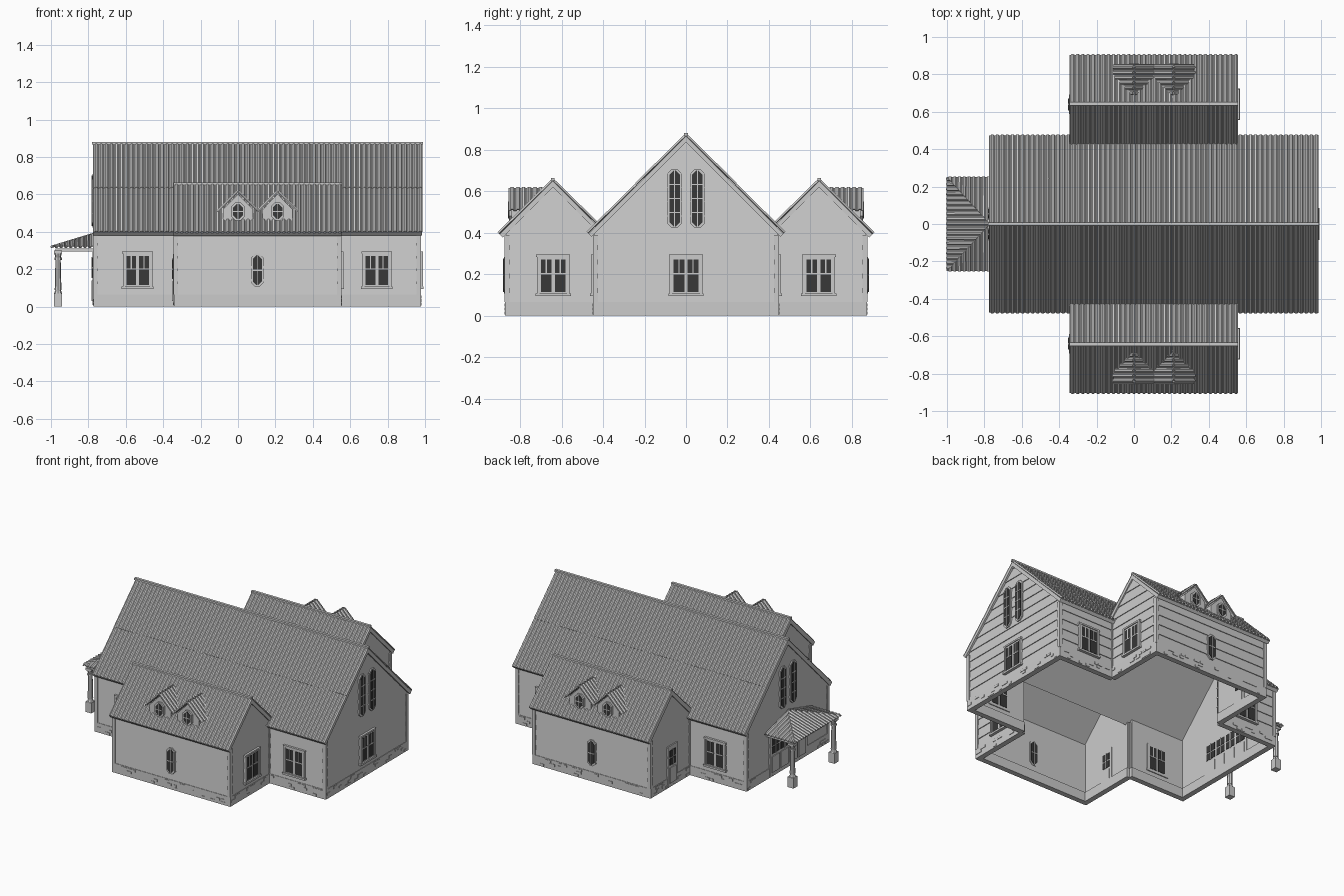
import bpy, bmesh, math, random
from mathutils import Matrix, Vector as V

cube = bpy.data.objects.get("Cube")
if cube:
    bpy.data.objects.remove(cube)
random.seed(4)


def material(name, value):
    m = bpy.data.materials.new(name)
    m.use_nodes = True
    colour = (value, value, value, 1)
    m.diffuse_color = colour
    m.node_tree.nodes["Principled BSDF"].inputs["Base Color"].default_value = colour
    return m


MATS = [material("pale grey", 0.6), material("dark glass", 0.04)]


def finish(name, bm, matrix=None):
    bmesh.ops.recalc_face_normals(bm, faces=bm.faces)
    mesh = bpy.data.meshes.new(name)
    bm.to_mesh(mesh)
    bm.free()
    for m in MATS:
        mesh.materials.append(m)
    ob = bpy.data.objects.new(name, mesh)
    bpy.context.collection.objects.link(ob)
    if matrix:
        ob.matrix_world = matrix
    return ob


def place(x, y, angle):
    """Wall frame: local x runs along the wall, local -y points outwards."""
    return Matrix.Translation((x, y, 0)) @ Matrix.Rotation(math.radians(angle), 4, "Z")


def loft(bm, a, b, mat=0):
    a, b = [[bm.verts.new(p) for p in ring] for ring in (a, b)]
    n = len(a)
    faces = [bm.faces.new(a), bm.faces.new(b[::-1])]
    faces += [bm.faces.new((a[i], b[i], b[(i + 1) % n], a[(i + 1) % n])) for i in range(n)]
    for f in faces:
        f.material_index = mat


def prism(bm, pts, y0, y1, mat=0):
    loft(bm, [(x, y0, z) for x, z in pts], [(x, y1, z) for x, z in pts], mat)


def box(bm, x0, x1, z0, z1, y0, y1, mat=0):
    prism(bm, [(x0, z0), (x1, z0), (x1, z1), (x0, z1)], y0, y1, mat)


# Walls: tapered boards over a stone footing
def wall(name, m, lo, hi, top, eave=0.41):
    bm = bmesh.new()
    base = 0.065
    levels = [base + 0.069 * i for i in range(5)] + [eave]
    while top - levels[-1] > 0.01:
        levels.append(min(top, levels[-1] + 0.069))
    for z0, z1 in zip(levels, levels[1:]):
        loft(bm, [(lo(z0), -0.005, z0), (hi(z0), -0.005, z0), (hi(z1), 0, z1), (lo(z1), 0, z1)],
             [(lo(z0), 0.02, z0), (hi(z0), 0.02, z0), (hi(z1), 0.02, z1), (lo(z1), 0.02, z1)])
    a, b = lo(0), hi(0)
    box(bm, a - 0.006, b + 0.006, 0, base, -0.008, 0.028)
    for x in (a, b):
        box(bm, x - 0.009, x + 0.009, base, 0.39, -0.008, 0.015)
    for _ in range(int((b - a) * 26)):
        x, z = random.uniform(a, b - 0.04), random.choice((0.006, 0.025, 0.044))
        box(bm, x, x + random.uniform(0.02, 0.04), z, z + 0.015, -0.011, 0)
    finish(name, bm, m)


# Paired casement window with sill and glazing bars
def casement(name, m):
    bm = bmesh.new()
    box(bm, -0.076, 0.076, 0.105, 0.29, -0.012, 0.024)
    box(bm, -0.085, 0.085, 0.095, 0.108, -0.022, 0.026)
    box(bm, -0.082, 0.082, 0.283, 0.294, -0.018, 0.02)
    for s in (-1, 1):
        box(bm, s * 0.034 - 0.026, s * 0.034 + 0.026, 0.115, 0.272, -0.014, 0.026, 1)
        box(bm, s * 0.034 - 0.003, s * 0.034 + 0.003, 0.2, 0.272, -0.016, 0.028)
        box(bm, s * 0.034 - 0.026, s * 0.034 + 0.026, 0.198, 0.205, -0.016, 0.028)
        box(bm, s * 0.073 - 0.006, s * 0.073 + 0.006, 0.108, 0.285, -0.018, 0.024)
    finish(name, bm, m)


# Narrow window with clipped corners
def clipped(w, z0, z1, c):
    return [(-w + c, z0), (w - c, z0), (w, z0 + c), (w, z1 - c),
            (w - c, z1), (c - w, z1), (-w, z1 - c), (-w, z0 + c)]


def slit(name, m, z0, z1, w, bars):
    bm = bmesh.new()
    prism(bm, clipped(w + 0.008, z0 - 0.008, z1 + 0.008, w * 0.8), -0.012, 0.024)
    prism(bm, clipped(w, z0, z1, w * 0.8), -0.015, 0.026, 1)
    box(bm, -0.002, 0.002, z0, z1, -0.017, 0.028)
    for i in range(1, bars + 1):
        z = z0 + (z1 - z0) * i / (bars + 1)
        box(bm, -w, w, z - 0.003, z + 0.003, -0.017, 0.028)
    finish(name, bm, m)


# Panelled doors, glazed at the top
def door(name, m, half, bays, top):
    bm = bmesh.new()
    box(bm, -half - 0.012, half + 0.012, 0.01, top + 0.012, -0.012, 0.024)
    step = 2 * half / bays
    for i in range(bays):
        x0, x1 = -half + i * step + 0.008, -half + (i + 1) * step - 0.008
        box(bm, x0, x1, 0.03, top * 0.5, -0.017, 0.028)
        for j in range(2):
            z = top * (0.56 + 0.2 * j)
            box(bm, x0, x1, z, z + top * 0.17, -0.015, 0.026, 1)
        box(bm, (x0 + x1) / 2 - 0.003, (x0 + x1) / 2 + 0.003, top * 0.55, top * 0.95, -0.018, 0.028)
    finish(name, bm, m)


# Corrugated sheet spanned by u (along the ridge) and v (down the slope)
def sheet(name, o, u, v, rows=1, clips=(), slab=0.0):
    o, u, v = V(o), V(u), V(v)
    n = u.cross(v).normalized()
    n = -n if n.z < 0 else n
    bm = bmesh.new()
    count = max(2, round(u.length / 0.027)) * 4
    for r in range(rows):
        lines = []
        for t, lift in ((r / rows, 0), ((r + 1) / rows, 0.003)):
            lines.append([bm.verts.new(o + u * (i / count) + v * t + n * (lift + (0, 0, 0.008, 0.008)[i % 4]))
                          for i in range(count + 1)])
        a, b = lines
        for i in range(count):
            bm.faces.new((a[i], a[i + 1], b[i + 1], b[i]))
    for co, no in clips:
        bmesh.ops.bisect_plane(bm, geom=bm.verts[:] + bm.edges[:] + bm.faces[:],
                               plane_co=co, plane_no=no, clear_outer=True)
    mod = finish(name, bm).modifiers.new("thickness", "SOLIDIFY")
    mod.thickness, mod.offset = 0.005, 0
    if slab:
        bm = bmesh.new()
        quad = [o, o + u, o + u + v, o + v]
        loft(bm, quad, [p - n * slab for p in quad])
        finish(name + "_deck", bm)


def ridge_cap(name, x0, x1, y, z):
    bm = bmesh.new()
    prism(bm, [(x0, z), (x1, z), (x1, z + 0.014), (x0, z + 0.014)], y - 0.009, y + 0.009)
    finish(name, bm)


# Main block
L, R, D, WL, WR, WD = -0.765, 0.97, 0.44, -0.335, 0.545, 0.865
for side, x, ang in (("right", R, 90), ("left", L, -90)):
    wall("main_gable_" + side, place(x, 0, ang), lambda z: -max(0.002, min(D, 0.85 - z)),
         lambda z: max(0.002, min(D, 0.85 - z)), 0.85)
    for s in (-1, 1):
        slit("gable_window_" + side, place(x, s * 0.055, ang), 0.43, 0.70, 0.025, 3)
casement("end_window", place(R, 0, 90))
door("porch_door", place(L, 0, -90), 0.19, 4, 0.28)

for s, tag, ang in ((-1, "front", 0), (1, "back", 180)):
    k = -s
    # Side walls of the main block
    for part, a, b, cx in (("left", L, WL, -0.537), ("right", WR, R, 0.742)):
        lo, hi = sorted((a * k, b * k))
        wall(f"{tag}_{part}_wall", place(0, s * D, ang), lambda z: lo, lambda z: hi, 0.41)
        casement(f"{tag}_{part}_window", place(cx, s * D, ang))
    # Wing walls
    lo, hi = sorted((WL * k, WR * k))
    wall(tag + "_wing_wall", place(0, s * WD, ang), lambda z: lo, lambda z: hi, 0.41)
    slit(tag + "_wing_window", place(0.103, s * WD, ang), 0.115, 0.275, 0.024, 1)
    for side, x, turn in (("right", WR, 90), ("left", WL, -90)):
        d = s if turn > 0 else -s
        near = lambda z: max(-0.2, z - 0.64)
        far = lambda z: max(0.002, min(0.225, 0.64 - z))
        wall(f"{tag}_wing_gable_{side}", place(x, s * 0.64, turn),
             (lambda z: near(z)) if d > 0 else (lambda z: -far(z)),
             (lambda z: far(z)) if d > 0 else (lambda z: -near(z)), 0.635)
    casement(tag + "_wing_end_window", place(WR, s * 0.64, 90))
    door(tag + "_wing_door", place(WL, s * 0.64, -90), 0.04, 1, 0.27)
    # Roofs
    sheet(tag + "_main_roof", (-0.775, 0, 0.866), (1.76, 0, 0), (0, s * 0.47, -0.47), 2, slab=0.022)
    sheet(tag + "_wing_roof_outer", (-0.345, s * 0.642, 0.65), (0.9, 0, 0), (0, s * 0.257, -0.257), 1, slab=0.022)
    sheet(tag + "_wing_roof_inner", (-0.345, s * 0.642, 0.65), (0.9, 0, 0), (0, -s * 0.212, -0.212), 1, slab=0.022)
    ridge_cap(tag + "_wing_ridge", -0.345, 0.555, s * 0.642, 0.65)
    # Dormers
    for cx in (0, 0.212):
        bm = bmesh.new()
        prism(bm, [(-0.08, 0.42), (0.08, 0.42), (0.08, 0.52), (0, 0.602), (-0.08, 0.52)], 0, 0.22)
        bmesh.ops.bisect_plane(bm, geom=bm.verts[:] + bm.edges[:] + bm.faces[:],
                               plane_co=(0, 0.198, 0.635), plane_no=(0, 1, -1), clear_outer=True)
        m = place(cx, s * 0.84, ang)
        finish(tag + "_dormer", bm, m)
        slit(tag + "_dormer_window", m, 0.468, 0.55, 0.026, 1)
        for e in (-1, 1):
            sheet(tag + "_dormer_roof", (cx, s * 0.855, 0.614), (0, -s * 0.22, 0), (e * 0.106, 0, -0.11),
                  clips=[((0, s * 0.642, 0.65), (0, -s, -1))])
ridge_cap("main_ridge", -0.78, 0.99, 0, 0.867)

# Porch: hipped roof, beams and turned posts
APEX = (-0.77, 0, 0.385)
sheet("porch_roof_end", (-0.77, -0.25, 0.385), (0, 0.5, 0), (-0.23, 0, -0.073),
      clips=[(APEX, (0.25, 0.23, 0)), (APEX, (0.25, -0.23, 0))])
bm = bmesh.new()
box(bm, -0.975, -0.95, 0.295, 0.312, -0.235, 0.235)
for s in (-1, 1):
    sheet("porch_roof_side", (-1, 0, 0.385), (0.23, 0, 0), (0, s * 0.25, -0.073),
          clips=[(APEX, (-0.25, -0.23 * s, 0))])
    box(bm, -0.975, -0.765, 0.295, 0.312, s * 0.222 - 0.012, s * 0.222 + 0.012)
finish("porch_beams", bm)
for s in (-1, 1):
    bm = bmesh.new()
    box(bm, -0.022, 0.022, 0, 0.07, -0.022, 0.022)
    for z0, z1, r0, r1 in ((0.07, 0.09, 0.022, 0.014), (0.09, 0.25, 0.018, 0.014),
                           (0.25, 0.262, 0.02, 0.02), (0.262, 0.285, 0.014, 0.02)):
        bmesh.ops.create_cone(bm, cap_ends=True, segments=8, radius1=r0, radius2=r1, depth=z1 - z0,
                              matrix=Matrix.Translation((0, 0, (z0 + z1) / 2)))
    box(bm, -0.022, 0.022, 0.285, 0.3, -0.022, 0.022)
    finish("porch_post", bm, place(-0.962, s * 0.222, 0))
